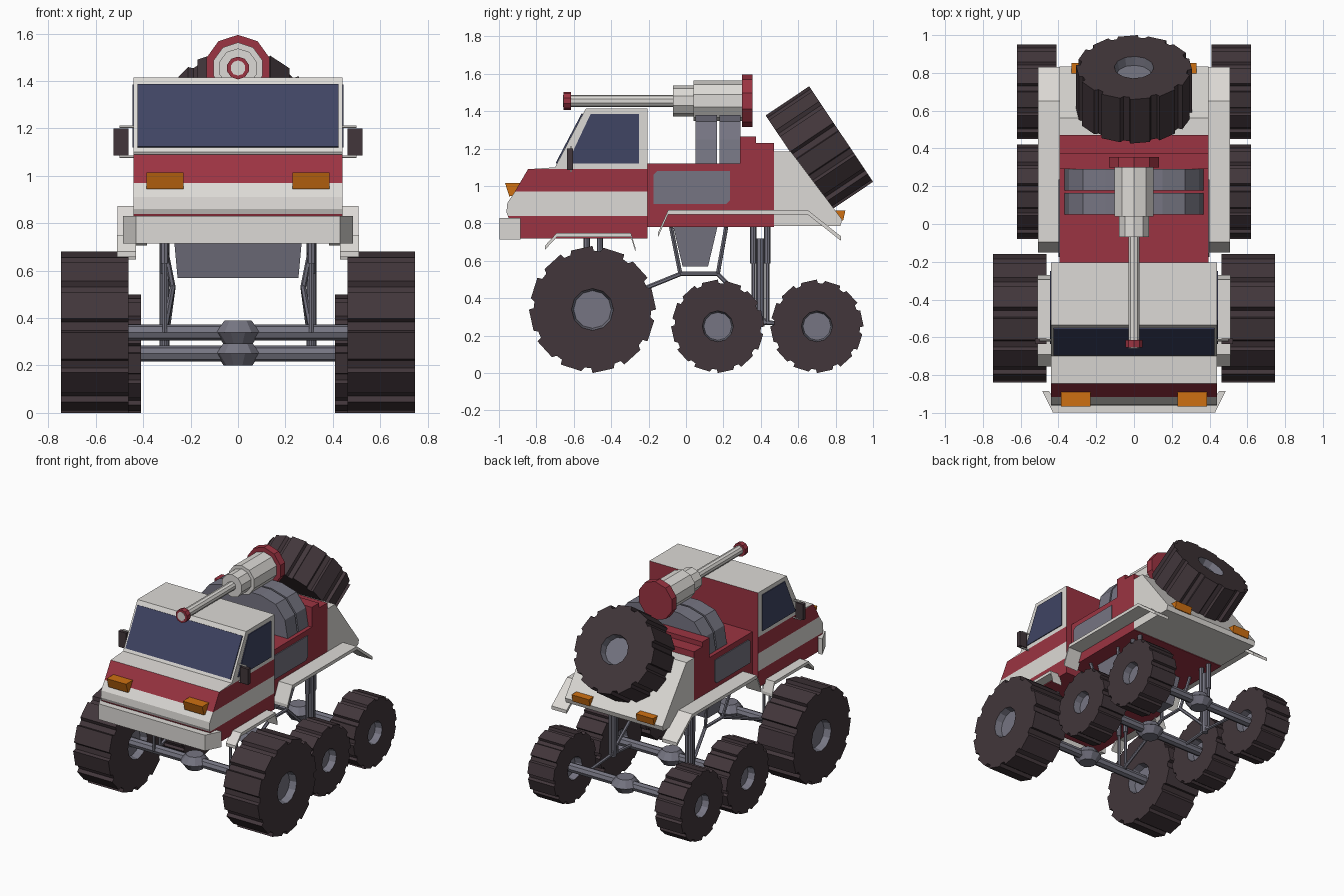
import bpy, bmesh, math
from mathutils import Vector, Matrix

if "Cube" in bpy.data.objects:
    bpy.data.objects.remove(bpy.data.objects["Cube"])


def mat(name, r, g, b):
    m = bpy.data.materials.new(name)
    m.diffuse_color = (r, g, b, 1)
    m.use_nodes = True
    m.node_tree.nodes["Principled BSDF"].inputs["Base Color"].default_value = m.diffuse_color
    return m


RED = mat("red paint", 0.33, 0.034, 0.054)
WHITE = mat("off white paint", 0.72, 0.70, 0.67)
GLASS = mat("blue glass", 0.050, 0.058, 0.125)
GREY = mat("grey metal", 0.18, 0.178, 0.223)
TYRE = mat("dark rubber", 0.054, 0.037, 0.043)
ORANGE = mat("orange lamp", 0.61, 0.16, 0.006)


def finish(name, bm, *mats):
    bmesh.ops.recalc_face_normals(bm, faces=bm.faces[:])
    me = bpy.data.meshes.new(name)
    bm.to_mesh(me)
    bm.free()
    for m in mats:
        me.materials.append(m)
    ob = bpy.data.objects.new(name, me)
    bpy.context.collection.objects.link(ob)
    return ob


def prism_bm(pts, axis, a, b):
    """Extrude a flat outline from a to b along the axis (0=x, 1=y, 2=z)."""
    bm = bmesh.new()

    def put(p, t):
        c = list(p)
        c.insert(axis, t)
        return bm.verts.new(c)
    lo = [put(p, a) for p in pts]
    hi = [put(p, b) for p in pts]
    bm.faces.new(lo)
    bm.faces.new(hi)
    for i in range(len(pts)):
        j = (i + 1) % len(pts)
        bm.faces.new((lo[i], lo[j], hi[j], hi[i]))
    return bm


def prism(name, pts, axis, a, b, m):
    return finish(name, prism_bm(pts, axis, a, b), m)


def rod(name, p, q, r1, m, r2=None, n=8):
    p, q = Vector(p), Vector(q)
    d = q - p
    bm = bmesh.new()
    rot = Vector((0, 0, 1)).rotation_difference(d).to_matrix().to_4x4()
    bmesh.ops.create_cone(bm, cap_ends=True, segments=n, radius1=r1,
                          radius2=r1 if r2 is None else r2, depth=d.length,
                          matrix=Matrix.Translation((p + q) / 2) @ rot)
    return finish(name, bm, m)


def wheel(name, centre, axis, R, width, hub, n=12):
    """Treaded tyre with a recessed hub on both sides."""
    bm = bmesh.new()
    rot = Vector((1, 0, 0)).rotation_difference(Vector(axis)).to_matrix()
    teeth = [(0.0, 1.0), (0.66, 0.985), (0.74, 0.92), (0.96, 0.925)]
    h = width / 2

    def loop(x, inner=None):
        vs = []
        for k in range(n):
            for f, s in teeth:
                a = (k + f) * 2 * math.pi / n
                r = R * s if inner is None else inner * math.cos(math.pi / n) / math.cos((f - 0.5) * 2 * math.pi / n)
                p = Vector((x, r * math.cos(a), r * math.sin(a)))
                vs.append(bm.verts.new(Vector(centre) + rot @ p))
        return vs
    rings = [loop(h - 0.05, hub * 0.9), loop(h, hub), loop(h), loop(-h),
             loop(-h, hub), loop(-h + 0.05, hub * 0.9)]
    for i in range(5):
        A, B = rings[i], rings[i + 1]
        for j in range(len(A)):
            k = (j + 1) % len(A)
            bm.faces.new((A[j], A[k], B[k], B[j])).material_index = int(i in (0, 4))
    bm.faces.new(rings[0]).material_index = 1
    bm.faces.new(rings[5]).material_index = 1
    return finish(name, bm, TYRE, GREY)


def strip(pts, t):
    return pts + [(y, z - t) for y, z in reversed(pts)]


# cab: one profile, cut into stripes
cab = [(-0.905, 0.72), (-0.96, 0.86), (-0.955, 0.91), (-0.915, 0.97), (-0.845, 1.09),
       (-0.70, 1.10), (-0.535, 1.415), (-0.205, 1.415), (-0.205, 0.72)]
bm = prism_bm(cab, 0, -0.44, 0.44)
bmesh.ops.recalc_face_normals(bm, faces=bm.faces[:])
for z in (0.84, 0.97, 1.09):
    bmesh.ops.bisect_plane(bm, geom=bm.verts[:] + bm.edges[:] + bm.faces[:],
                           plane_co=(0, 0, z), plane_no=(0, 0, 1), dist=1e-4)
for f in bm.faces:
    f.normal_update()
    z = f.calc_center_median().z
    white = (z > 1.09 or 0.84 < z < 0.97) and f.normal.y < 0.9
    f.material_index = int(white)
finish("cab", bm, RED, WHITE)

# windscreen plate lying on the sloped front
prism("windscreen", [(-0.690, 1.12), (-0.551, 1.385), (-0.558, 1.388), (-0.697, 1.123)], 0, -0.425, 0.425, GLASS)

# wrap-round bumper
bump = [(-0.485, -0.885), (-0.43, -0.997), (0.43, -0.997), (0.485, -0.885),
        (0.45, -0.885), (0.41, -0.95), (-0.41, -0.95), (-0.45, -0.885)]
prism("front_bumper", bump, 2, 0.715, 0.83, WHITE)

# rear body, stepped back and sloped tail
prism("rear_body", [(-0.205, 0.78), (-0.205, 1.12), (0.29, 1.12), (0.29, 1.265), (0.375, 1.265),
                    (0.375, 1.23), (0.47, 1.23), (0.47, 0.78)], 0, -0.395, 0.395, RED)
prism("tail_section", [(0.47, 0.785), (0.47, 1.185), (0.56, 1.185), (0.835, 0.82), (0.825, 0.785)],
      0, -0.395, 0.395, WHITE)

# arched turret mount, two bands
half = [(0.37, 1.10), (0.345, 1.25), (0.27, 1.345), (0.15, 1.38)]
arch = half + [(-x, z) for x, z in reversed(half)]
prism("turret_band_front", arch, 1, 0.05, 0.165, GREY)
prism("turret_band_rear", arch, 1, 0.178, 0.292, GREY)

# cannon
Z = 1.455
for nm, y0, y1, r, m, n in [("cannon_muzzle", -0.655, -0.615, 0.048, RED, 10),
                            ("cannon_barrel", -0.62, -0.06, 0.032, WHITE, 10),
                            ("cannon_collar", -0.07, 0.05, 0.083, WHITE, 10),
                            ("cannon_body", 0.04, 0.31, 0.108, WHITE, 10),
                            ("cannon_back_plate", 0.30, 0.355, 0.14, RED, 10)]:
    rod(nm, (0, y0, Z), (0, y1, Z), r, m, n=n)
rod("muzzle_bore", (0, -0.658, Z), (0, -0.65, Z), 0.032, WHITE, n=10)

# spare wheel leaning on the tail
wheel("spare_wheel", (0, 0.713, 1.20), (0, 0.83, 0.555), 0.308, 0.28, 0.105)

# hanging belly box
bm = bmesh.new()
bmesh.ops.create_cube(bm, size=1)
for v in bm.verts:
    top = v.co.z > 0
    v.co = Vector((math.copysign(0.275 if top else 0.255, v.co.x),
                   0.05 + math.copysign(0.12 if top else 0.068, v.co.y),
                   0.79 if top else 0.57))
finish("belly_box", bm, GREY)

# axles with flattened differential housings
AXLES = [("front", -0.5, 0.34, 0.34, 0.605, 0.285, 0.112),
         ("middle", 0.17, 0.25, 0.25, 0.515, 0.21, 0.083),
         ("rear", 0.70, 0.25, 0.25, 0.515, 0.21, 0.083)]
for nm, y, z, R, x, w, hub in AXLES:
    rod(nm + "_axle", (-x + 0.07, y, z), (x - 0.07, y, z), 0.034, GREY)
    for s, r2 in ((1, 0.06), (-1, 0.06)):
        rod(nm + "_differential_" + ("top" if s > 0 else "bottom"), (0, y, z),
            (0, y, z + s * 0.05), 0.097, GREY, r2=r2, n=10)

# everything that comes in left and right pairs
for s, side in ((1, "left"), (-1, "right")):
    def nm(t):
        return t + "_" + side
    for a, y, z, R, x, w, hub in AXLES:
        wheel(nm(a + "_wheel"), (s * x, y, z), (1, 0, 0), R, w, hub)
    # glass and side panel plates
    prism(nm("side_window"), [(-0.635, 1.12), (-0.51, 1.385), (-0.25, 1.385), (-0.25, 1.12)],
          0, s * 0.438, s * 0.446, GLASS)
    prism(nm("side_panel"), [(-0.175, 0.905), (-0.175, 1.06), (-0.155, 1.08), (0.235, 1.08),
                             (0.235, 0.925), (0.215, 0.905)], 0, s * 0.393, s * 0.401, GREY)
    # wheel-arch flares
    prism(nm("front_fender"), strip([(-0.755, 0.68), (-0.69, 0.75), (-0.295, 0.75), (-0.27, 0.67)], 0.022),
          0, s * 0.43, s * 0.51, WHITE)
    prism(nm("rear_fender"), strip([(-0.15, 0.75), (-0.095, 0.872), (0.65, 0.872), (0.83, 0.73)], 0.024),
          0, s * 0.385, s * 0.508, WHITE)
    # lamps
    prism(nm("front_lamp"), [(-0.967, 1.015), (-0.88, 1.015), (-0.90, 0.95), (-0.945, 0.945)],
          0, s * 0.23, s * 0.387, ORANGE)
    prism(nm("rear_lamp"), [(0.78, 0.87), (0.852, 0.868), (0.84, 0.815), (0.80, 0.815)],
          0, s * 0.19, s * 0.33, ORANGE)
    # door mirror and its bracket
    prism(nm("mirror"), [(-0.635, 1.085), (-0.635, 1.2), (-0.605, 1.2), (-0.605, 1.085)],
          0, s * 0.462, s * 0.525, TYRE)
    for i, z in enumerate((1.08, 1.207)):
        rod(nm("mirror_bracket_%d" % i), (s * 0.43, -0.615, z), (s * 0.50, -0.615, z), 0.006, WHITE, n=6)
    # suspension links
    links = [((0.325, -0.08, 0.78), (0.275, -0.03, 0.53)), ((0.325, 0.215, 0.78), (0.275, 0.17, 0.53)),
             ((0.275, -0.03, 0.53), (0.275, 0.17, 0.53)), ((0.275, -0.03, 0.53), (0.31, -0.5, 0.34)),
             ((0.275, 0.17, 0.53), (0.31, 0.43, 0.27)), ((0.31, 0.17, 0.25), (0.31, 0.43, 0.27)),
             ((0.31, 0.43, 0.27), (0.31, 0.70, 0.25))]
    for i, (p, q) in enumerate(links):
        rod(nm("link_%d" % i), (s * p[0], p[1], p[2]), (s * q[0], q[1], q[2]), 0.012, GREY, n=6)
    # shock absorbers
    for a, y, z0, z1 in [("front_shock_a", -0.53, 0.34, 0.63), ("front_shock_b", -0.46, 0.34, 0.63),
                         ("rear_shock_a", 0.36, 0.27, 0.585), ("rear_shock_b", 0.435, 0.27, 0.585)]:
        rod(nm(a + "_sleeve"), (s * 0.31, y, z1), (s * 0.31, y, 0.79), 0.017, GREY)
        rod(nm(a + "_piston"), (s * 0.31, y, z0), (s * 0.31, y, z1), 0.011, GREY, n=6)
    rod(nm("rear_strut"), (s * 0.31, 0.397, 0.25), (s * 0.31, 0.397, 0.72), 0.022, GREY)
